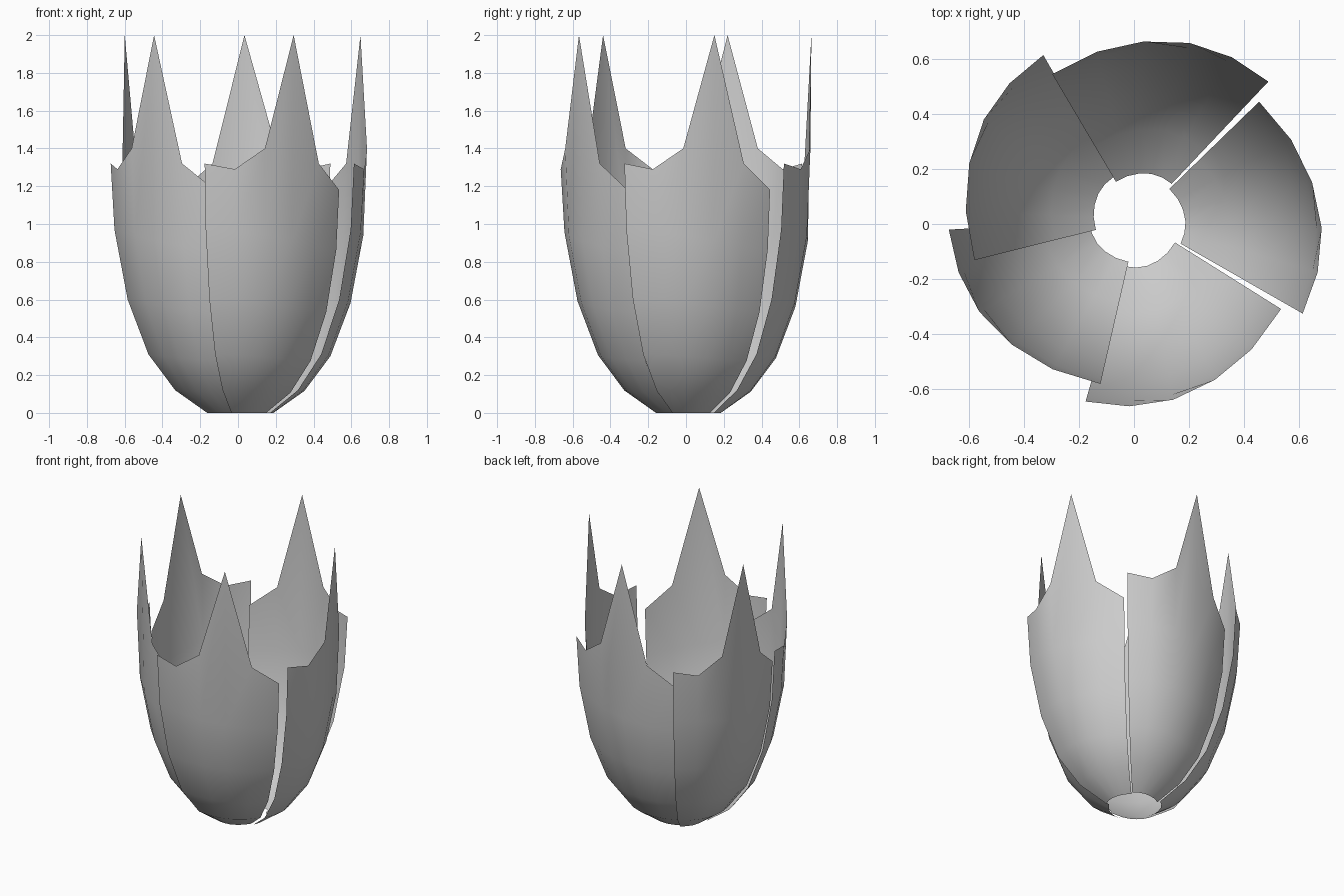
import bpy, bmesh
from math import radians, sin, cos

cube = bpy.data.objects.get("Cube")
if cube:
    bpy.data.objects.remove(cube)

# One plain grey for all petals
grey = bpy.data.materials.new("petal_grey")
grey.use_nodes = True
colour = (0.6, 0.6, 0.6, 1)
grey.diffuse_color = colour
grey.node_tree.nodes["Principled BSDF"].inputs["Base Color"].default_value = colour

# Cup profile (radius, height) from the open base to the shoulder
PROFILE = [(.178, 0), (.348, .12), (.49, .31), (.60, .60), (.67, .97)]
RIM_RADIUS = .69
# Petal columns: angle, inward spiral scale, rim height
COLUMNS = [(0, 1, 1.32), (13.4, .987, 1.29), (27.1, .969, 1.40),
           (41.7, .938, 2.0), (57.2, .91, 1.32), (74, .89, 1.18)]
CENTRE = (.015, .017)


def petal(name, turn):
    """Curved sheet whose columns shrink as they sweep round the cup."""
    bm = bmesh.new()
    grid = []
    for angle, scale, rim in COLUMNS:
        a = radians(turn + angle)
        points = [(r * scale, z * scale) for r, z in PROFILE]
        points.append((RIM_RADIUS * scale, rim))
        grid.append([bm.verts.new((CENTRE[0] + r * cos(a), CENTRE[1] + r * sin(a), z))
                     for r, z in points])
    for left, right in zip(grid, grid[1:]):
        for i in range(len(PROFILE)):
            bm.faces.new((left[i], right[i], right[i + 1], left[i + 1]))
    mesh = bpy.data.meshes.new(name)
    bm.to_mesh(mesh)
    bm.free()
    mesh.materials.append(grey)
    mesh.shade_smooth()
    obj = bpy.data.objects.new(name, mesh)
    bpy.context.collection.objects.link(obj)


# Five slightly unevenly spaced petals
for name, turn in [("front_petal", -106.1), ("left_petal", -29.8), ("back_petal", 46.6),
                   ("back_right_petal", 120), ("front_right_petal", 183.1)]:
    petal(name, turn)
